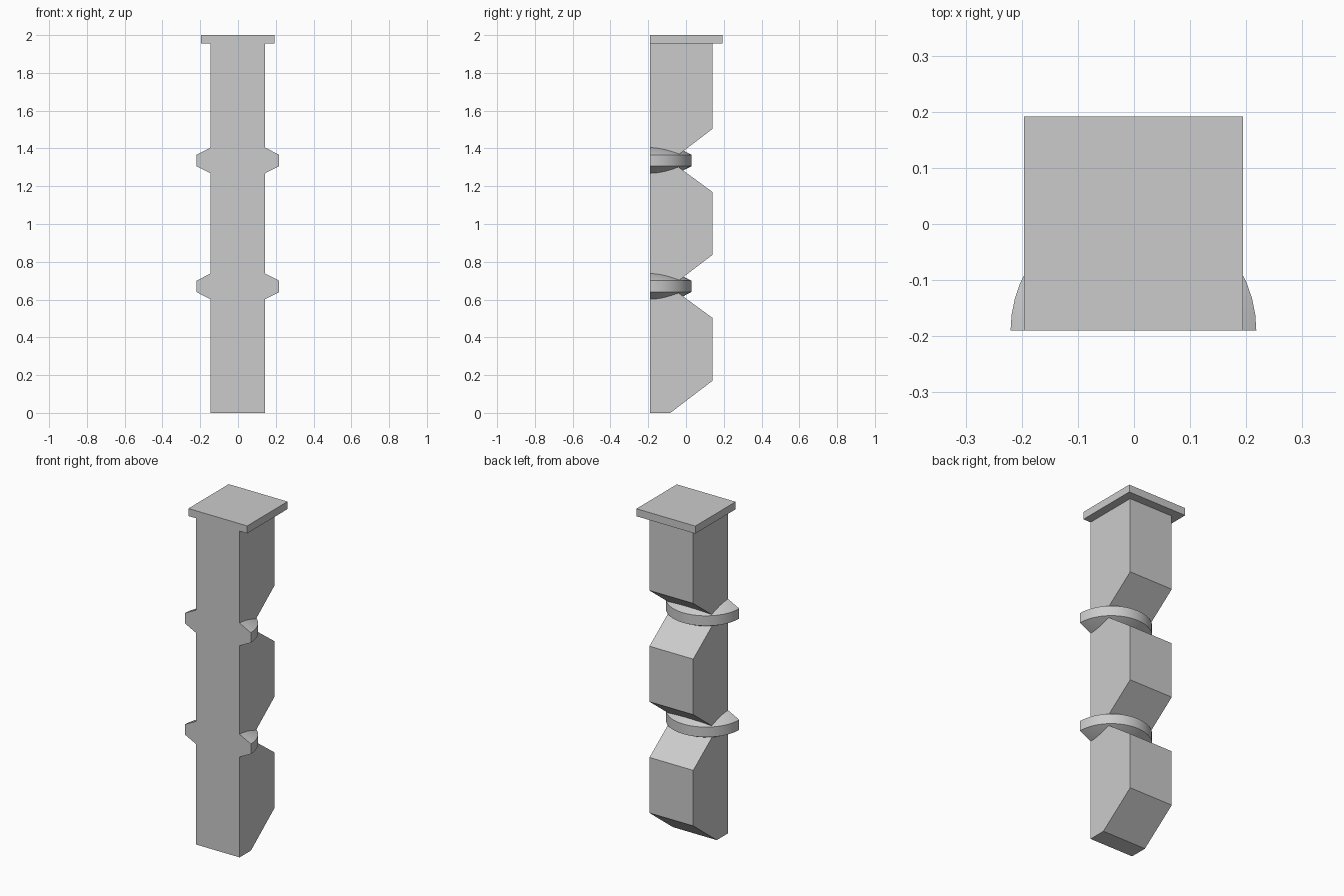
import bpy, bmesh, math
from mathutils import Vector

if "Cube" in bpy.data.objects:
    bpy.data.objects.remove(bpy.data.objects["Cube"])

grey = bpy.data.materials.new("plain_grey")
grey.use_nodes = True
grey.diffuse_color = (0.6, 0.6, 0.6, 1)
grey.node_tree.nodes["Principled BSDF"].inputs["Base Color"].default_value = (0.6, 0.6, 0.6, 1)

FRONT, BACK, NOTCH = -0.19, 0.14, -0.083
STEP = 2 / 3
CX = -0.001


def finish(bm, name, smooth=False):
    bmesh.ops.recalc_face_normals(bm, faces=bm.faces)
    mesh = bpy.data.meshes.new(name)
    bm.to_mesh(mesh)
    bm.free()
    mesh.materials.append(grey)
    ob = bpy.data.objects.new(name, mesh)
    bpy.context.collection.objects.link(ob)
    ob.location.x = CX
    if smooth:
        bpy.ops.object.select_all(action='DESELECT')
        ob.select_set(True)
        bpy.context.view_layer.objects.active = ob
        bpy.ops.object.shade_smooth_by_angle(angle=math.radians(25))
    return ob


def extrude_side(name, profile, half_width):
    """Extrude a (y, z) outline across x."""
    bm = bmesh.new()
    face = bm.faces.new([bm.verts.new((-half_width, y, z)) for y, z in profile])
    moved = bmesh.ops.extrude_face_region(bm, geom=[face])["geom"]
    bmesh.ops.translate(bm, vec=(2 * half_width, 0, 0),
                        verts=[v for v in moved if isinstance(v, bmesh.types.BMVert)])
    return finish(bm, name)


def half_ring(name, z):
    """Half disc with a straight rim and conical top and bottom."""
    radius, rim, tip = 0.219, 0.03, 0.142
    bm = bmesh.new()
    pts = [(0, -tip), (radius, -rim), (radius, rim), (0, tip)]
    verts = [bm.verts.new((r, FRONT, z + h)) for r, h in pts]
    edges = [bm.edges.new(pair) for pair in zip(verts, verts[1:])]
    bmesh.ops.spin(bm, geom=verts + edges, cent=(0, FRONT, z), axis=(0, 0, 1),
                   angle=math.pi, steps=24)
    bmesh.ops.remove_doubles(bm, verts=bm.verts, dist=1e-5)
    bmesh.ops.holes_fill(bm, edges=[e for e in bm.edges if e.is_boundary], sides=0)
    return finish(bm, name, smooth=True)


# Post with slanted notches cut into its back
outline = [(FRONT, 0), (NOTCH, 0)]
for i in range(3):
    base = i * STEP
    outline.append((BACK, base + 0.17))
    if i < 2:
        outline += [(BACK, base + 0.503), (NOTCH, base + STEP)]
outline += [(BACK, 1.96), (FRONT, 1.96)]
extrude_side("post", outline, 0.145)

# Flat cap on top
extrude_side("top_cap", [(FRONT, 1.955), (0.192, 1.955), (0.192, 2), (FRONT, 2)], 0.195)

# Half rings at the notches
for i, label in enumerate(("lower", "upper"), 1):
    half_ring(label + "_half_ring", i * STEP + 0.003)
